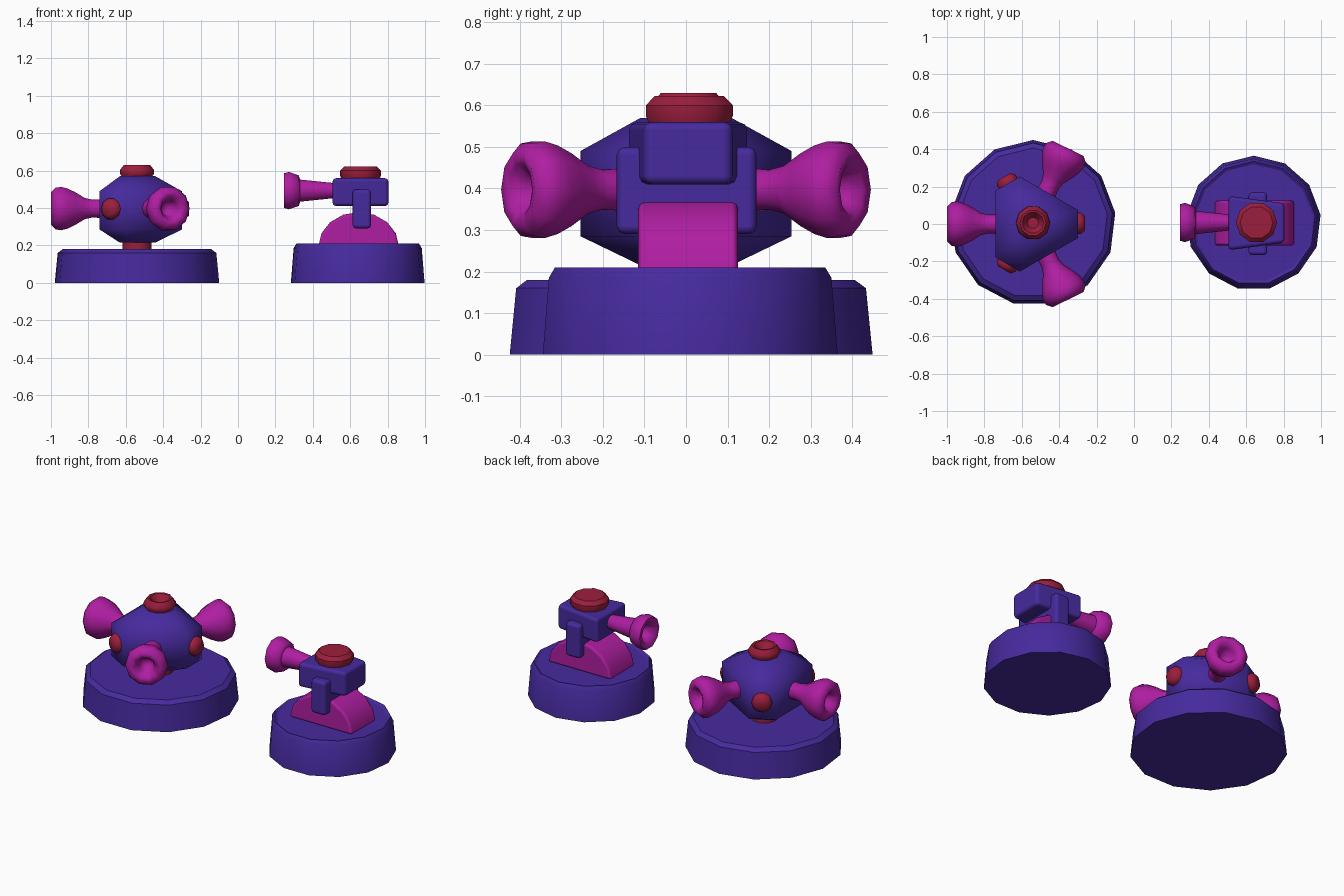
import bpy, bmesh, math
from mathutils import Vector, Matrix

cube = bpy.data.objects.get("Cube")
if cube:
    bpy.data.objects.remove(cube, do_unlink=True)


def material(name, rgb):
    m = bpy.data.materials.new(name)
    m.use_nodes = True
    m.diffuse_color = (*rgb, 1)
    m.node_tree.nodes["Principled BSDF"].inputs["Base Color"].default_value = (*rgb, 1)
    return m


BLUE = material("indigo", (0.062, 0.023, 0.34))
PINK = material("magenta", (0.43, 0.013, 0.36))
RED = material("crimson", (0.33, 0.013, 0.046))


def finish(name, bm, mat, angle, matrix=None):
    bmesh.ops.recalc_face_normals(bm, faces=bm.faces)
    if matrix:
        bm.transform(matrix)
    me = bpy.data.meshes.new(name)
    bm.to_mesh(me)
    bm.free()
    me.materials.append(mat)
    ob = bpy.data.objects.new(name, me)
    bpy.context.collection.objects.link(ob)
    bpy.ops.object.select_all(action='DESELECT')
    ob.select_set(True)
    bpy.context.view_layer.objects.active = ob
    bpy.ops.object.shade_smooth_by_angle(angle=math.radians(angle))
    return ob


def bridge(bm, rings):
    """Join consecutive rings of vertices with quads."""
    n = len(rings[0])
    for a, b in zip(rings, rings[1:]):
        for i in range(n):
            j = (i + 1) % n
            bm.faces.new((a[i], a[j], b[j], b[i]))


def lathe(name, profile, sides, mat, at, axis=None, angle=40, phase=0.0):
    """Turn (radius, height) points about an axis and cap both ends."""
    bm = bmesh.new()
    rings = []
    for r, h in profile:
        turn = [phase + math.tau * i / sides for i in range(sides)]
        rings.append([bm.verts.new((r * math.cos(t), r * math.sin(t), h)) for t in turn])
    bridge(bm, rings)
    bm.faces.new(rings[0])
    bm.faces.new(rings[-1])
    matrix = Matrix.Translation(at)
    if axis:
        matrix = matrix @ Vector(axis).to_track_quat('Z', 'Y').to_matrix().to_4x4()
    return finish(name, bm, mat, angle, matrix)


def bevel(ob, width):
    mod = ob.modifiers.new("bevel", 'BEVEL')
    mod.width = width
    mod.segments = 2
    mod.limit_method = 'ANGLE'
    mod.angle_limit = math.radians(40)
    mod.harden_normals = True


def box(name, x, y, z, mat, left_flare=1.0):
    bm = bmesh.new()
    bmesh.ops.create_cube(bm, size=1)
    mid = Vector((sum(x) / 2, sum(y) / 2, sum(z) / 2))
    for v in bm.verts:
        flare = left_flare if v.co.x < 0 else 1
        v.co = mid + Vector((v.co.x * (x[1] - x[0]), v.co.y * (y[1] - y[0]) * flare,
                             v.co.z * (z[1] - z[0])))
    bevel(finish(name, bm, mat, 180), .02)


def direction(deg):
    return Vector((math.cos(math.radians(deg)), math.sin(math.radians(deg)), 0))


# Round bases, one corner pointing to the back
up = math.pi / 2
lathe("large_base", [(.443, 0), (.427, .16), (.4, .18)], 13, BLUE, (-.54, .006, 0),
      angle=30, phase=up)
lathe("small_base", [(.36, 0), (.345, .185), (.33, .21), (.315, .2)], 13, BLUE,
      (.64, .005, 0), angle=30, phase=up)

# Three-sided turret body with cut corners and tapered ends
centre = Vector((-.55, 0, 0))
bm = bmesh.new()
rings = []
for scale, z in ((.43, .215), (1, .285), (1, .49), (.43, .57)):
    ring = []
    for k in range(3):
        d = direction(120 * k)
        side = Vector((-d.y, d.x, 0))
        for s in (-1, 1):
            p = centre + (d * .25 + side * .075 * s) * scale
            ring.append(bm.verts.new((p.x, p.y, z)))
    rings.append(ring)
bridge(bm, rings)
bm.faces.new(rings[0])
bm.faces.new(rings[-1])
finish("turret_body", bm, BLUE, 65)

# Neck and hollow top cap
lathe("neck", [(.078, .17), (.078, .23)], 10, RED, (-.54, .004, 0))
lathe("top_cap", [(.075, .56), (.092, .585), (.09, .605), (.07, .63), (.058, .628),
                  (.03, .585)], 10, RED, (-.54, .006, 0))

# Three flared cannons with round studs between them
cannon = [(.055, .15), (.05, .23), (.06, .27), (.092, .32), (.112, .36), (.122, .395),
          (.117, .425), (.092, .45), (.064, .443), (.045, .41), (.03, .36)]
stud = [(.055, .235), (.058, .265), (.038, .288)]
for i, heading in enumerate((64, 180, 296)):
    lathe(f"cannon_{i + 1}", cannon, 10, PINK, centre + Vector((0, 0, .397)),
          direction(heading), angle=75)
    lathe(f"stud_{i + 1}", stud, 10, RED, centre + Vector((0, .004, .395)),
          direction(120 * i), angle=60)

# Half-round cradle on the small base
bm = bmesh.new()
rings = []
for y in (-.115, .125):
    arc = [math.pi * i / 8 for i in range(9)]
    rings.append([bm.verts.new((.645 + .215 * math.cos(t), y, .195 + .183 * math.sin(t)))
                  for t in arc])
bridge(bm, rings)
for ring in rings:
    bm.faces.new(ring)
bevel(finish("cradle", bm, PINK, 180), .015)

# Gun housing, wider toward the barrel, held by a yoke with an arm on each side
box("gun_housing", (.505, .805), (-.1, .11), (.41, .56), BLUE, left_flare=1.38)
box("yoke", (.612, .712), (-.167, .17), (.29, .5), BLUE)

# Barrel with a stepped muzzle, button on the roof
lathe("barrel", [(.042, 0), (.062, .185), (.086, .192), (.105, .245), (.097, .272),
                 (.068, .268), (.045, .23), (.035, .15)], 10, PINK, (.517, .008, .493),
      (-1, 0, 0), angle=60)
lathe("roof_button", [(.1, .55), (.11, .575), (.11, .6), (.088, .622)], 10, RED,
      (.655, .008, 0))
